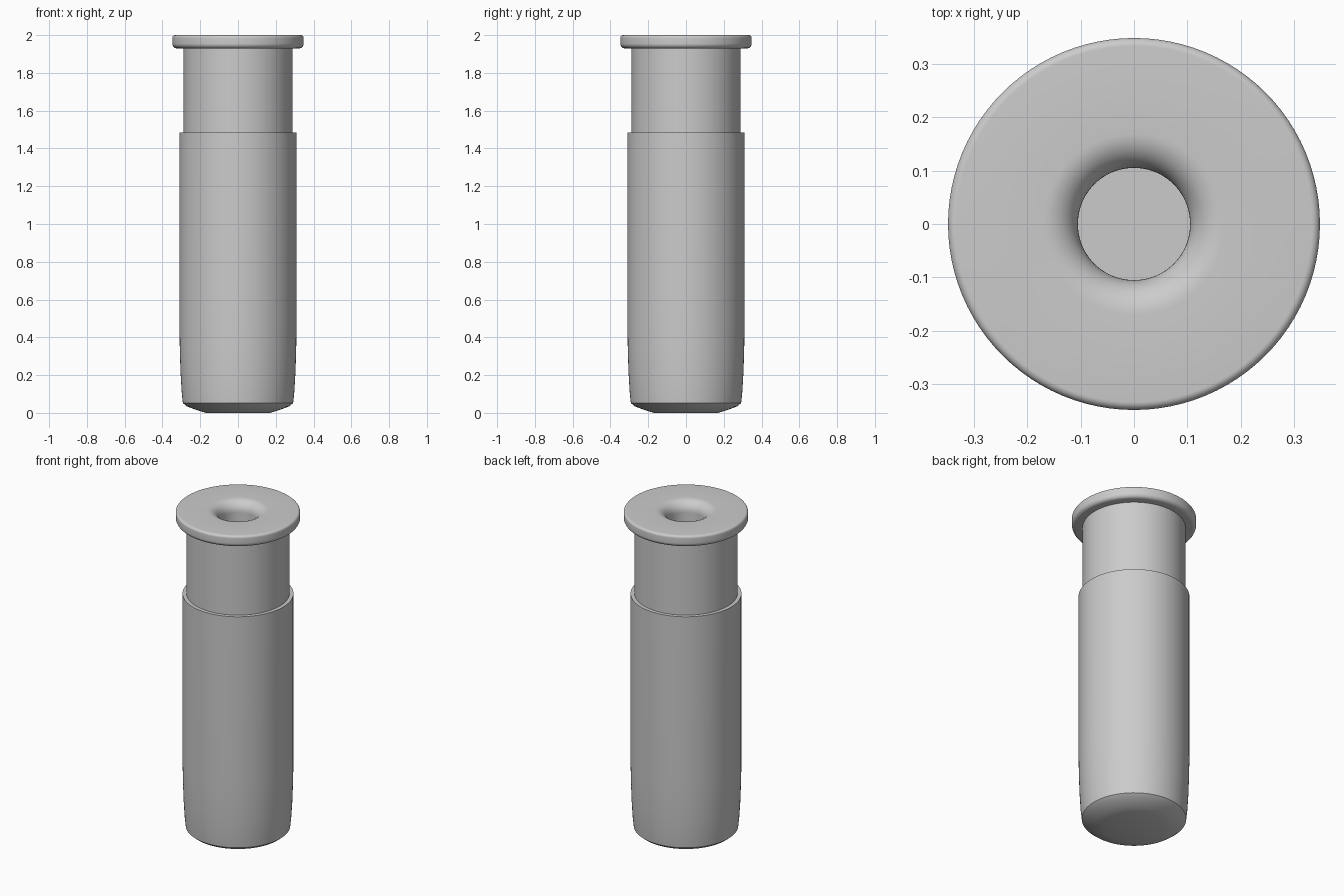
import bpy
import bmesh
from math import sin, cos, radians

SEGMENTS = 96

cube = bpy.data.objects.get("Cube")
if cube:
    bpy.data.objects.remove(cube, do_unlink=True)

# Single grey finish
grey = bpy.data.materials.new("light_grey")
grey.use_nodes = True
grey.diffuse_color = (0.6, 0.6, 0.6, 1)
grey.node_tree.nodes["Principled BSDF"].inputs["Base Color"].default_value = (0.6, 0.6, 0.6, 1)


def arc(r, z, radius, start, end, steps=8):
    """Points of a fillet centred on (r, z) in the profile plane."""
    angles = [radians(start + (end - start) * i / steps) for i in range(steps + 1)]
    return [(r + radius * cos(a), z + radius * sin(a)) for a in angles]


def lathe(name, profile):
    """Revolve a profile of (radius, height) points around z."""
    bm = bmesh.new()
    verts = [bm.verts.new((r, 0, z)) for r, z in profile]
    edges = [bm.edges.new(pair) for pair in zip(verts, verts[1:])]
    bmesh.ops.spin(bm, geom=verts + edges, cent=(0, 0, 0), axis=(0, 0, 1),
                   angle=radians(360), steps=SEGMENTS)
    bmesh.ops.remove_doubles(bm, verts=bm.verts[:], dist=0.0001)
    bmesh.ops.recalc_face_normals(bm, faces=bm.faces[:])
    mesh = bpy.data.meshes.new(name)
    bm.to_mesh(mesh)
    bm.free()
    mesh.materials.append(grey)
    obj = bpy.data.objects.new(name, mesh)
    bpy.context.collection.objects.link(obj)
    bpy.ops.object.select_all(action="DESELECT")
    obj.select_set(True)
    bpy.context.view_layer.objects.active = obj
    bpy.ops.object.shade_smooth_by_angle(angle=radians(30))
    return obj


# Outer sleeve: shallow domed base, tapered foot, straight wall, flat top step
base = [(0, 0), (0.17, 0), (0.21, 0.012), (0.27, 0.034), (0.292, 0.052)]
foot = [(0.298, 0.11), (0.304, 0.21), (0.308, 0.33), (0.31, 0.45)]
lathe("outer_sleeve", base + foot + [(0.31, 1.485), (0.28, 1.485), (0.28, 1.4), (0, 1.4)])

# Inner plunger: neck, rounded flange and a bore with a rounded mouth
neck = [(0, 1.41), (0.288, 1.41), (0.288, 1.93), (0.325, 1.93)]
flange = arc(0.323, 1.955, 0.025, -75, 0) + arc(0.333, 1.985, 0.015, 0, 90)
mouth = arc(0.17, 1.935, 0.065, 90, 180, 12)
lathe("inner_plunger", neck + flange + mouth + [(0.105, 1.5), (0, 1.5)])
